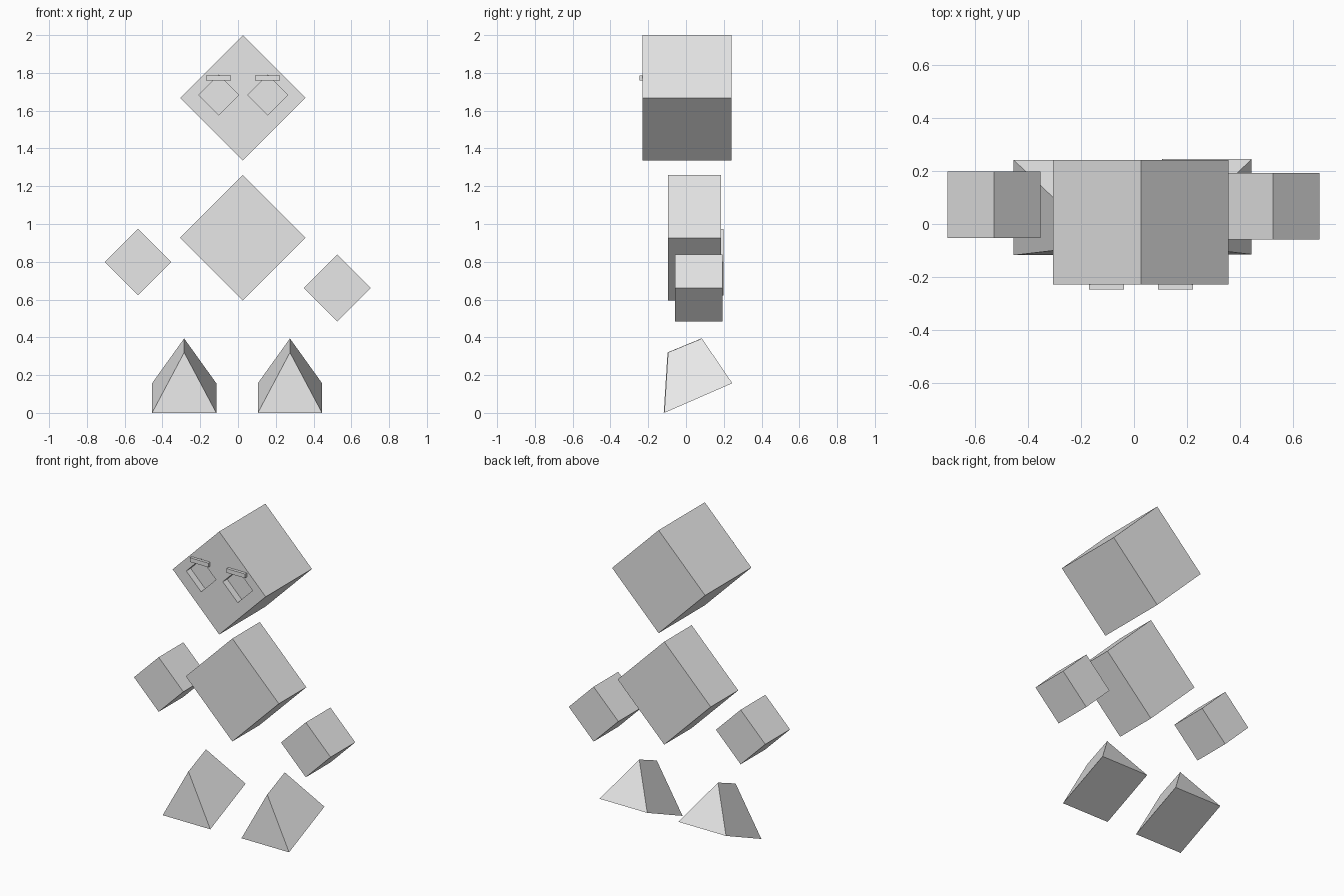
import bpy
import bmesh
from mathutils import Vector

cube = bpy.data.objects.get("Cube")
if cube:
    bpy.data.objects.remove(cube, do_unlink=True)

# Single grey material
grey = bpy.data.materials.new("plain grey")
grey.use_nodes = True
grey.diffuse_color = (0.8, 0.8, 0.8, 1)
grey.node_tree.nodes["Principled BSDF"].inputs["Base Color"].default_value = (0.8, 0.8, 0.8, 1)


def finish(name, bm):
    bmesh.ops.recalc_face_normals(bm, faces=bm.faces)
    mesh = bpy.data.meshes.new(name)
    bm.to_mesh(mesh)
    bm.free()
    mesh.materials.append(grey)
    obj = bpy.data.objects.new(name, mesh)
    bpy.context.collection.objects.link(obj)
    return obj


def prism(name, profile, front, back):
    """Extrude an x-z profile from the front y to the back y."""
    bm = bmesh.new()
    face = bm.faces.new([bm.verts.new((x, front, z)) for x, z in profile])
    ext = bmesh.ops.extrude_face_region(bm, geom=[face])
    verts = [v for v in ext["geom"] if isinstance(v, bmesh.types.BMVert)]
    bmesh.ops.translate(bm, verts=verts, vec=Vector((0, back - front, 0)))
    return finish(name, bm)


def diamond(name, x, z, r, front, back):
    return prism(name, [(x - r, z), (x, z - r), (x + r, z), (x, z + r)], front, back)


def foot(name, x, y):
    """Tilted triangular wedge with a shorter ridge on top."""
    bm = bmesh.new()
    section = [(-0.17, -0.118, 0), (0.17, -0.118, 0), (0, -0.098, 0.32),
               (-0.17, 0.242, 0.157), (0.17, 0.242, 0.157), (0, 0.081, 0.394)]
    a, b, c, d, e, f = [bm.verts.new((x + px, y + py, pz)) for px, py, pz in section]
    for loop in ((a, b, c), (d, f, e), (a, d, e, b), (a, c, f, d), (b, e, f, c)):
        bm.faces.new(loop)
    return finish(name, bm)


# Head, body and arms are blocks standing on an edge
head = diamond("head", 0.026, 1.668, 0.332, -0.229, 0.242)
diamond("body", 0.026, 0.927, 0.332, -0.095, 0.185)
diamond("right_arm", -0.529, 0.798, 0.176, -0.053, 0.199)
diamond("left_arm", 0.525, 0.661, 0.177, -0.059, 0.192)

# Feet
foot("right_foot", -0.285, 0)
foot("left_foot", 0.275, 0.003)

# Recessed eyes with a thin brow above each
for side, x in (("right", -0.103), ("left", 0.158)):
    cutter = diamond(side + "_eye_cutter", x, 1.683, 0.106, -0.3, -0.184)
    cutter.hide_render = True
    mod = head.modifiers.new(side + "_eye", "BOOLEAN")
    mod.operation = "DIFFERENCE"
    mod.solver = "EXACT"
    mod.object = cutter
    bpy.context.view_layer.objects.active = head
    bpy.ops.object.modifier_apply(modifier=mod.name)
    bpy.data.objects.remove(cutter, do_unlink=True)
    l, r = x - 0.067, x + 0.065
    prism(side + "_brow", [(l, 1.759), (r, 1.759), (r, 1.786), (l, 1.786)], -0.247, -0.228)
